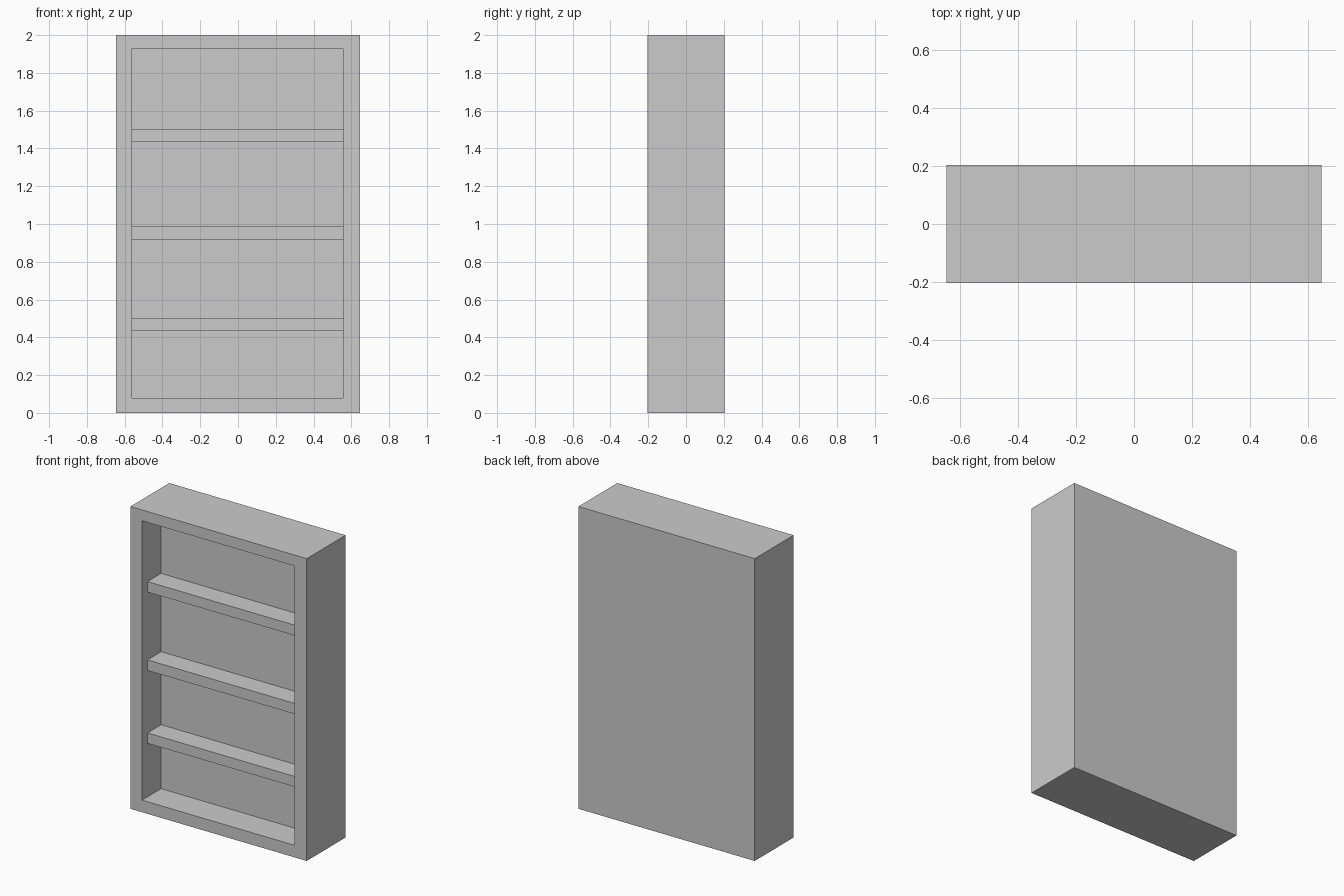
import bpy, bmesh
from mathutils import Vector

if "Cube" in bpy.data.objects:
    bpy.data.objects.remove(bpy.data.objects["Cube"])

W, D, H = 1.29, 0.406, 2.0
FRONT = -D / 2
OPEN_X = (-0.56, 0.556)
OPEN_Z = (0.08, 1.928)
BACK_Y = -0.004      # inner face of the thick back
SHELF_Y = -0.146     # front edge of the shelves


def box(bm, lo, hi):
    lo, hi = Vector(lo), Vector(hi)
    verts = bmesh.ops.create_cube(bm, size=1)["verts"]
    for v in verts:
        v.co = Vector([lo[i] if v.co[i] < 0 else hi[i] for i in range(3)])


def finish(bm, name):
    bmesh.ops.recalc_face_normals(bm, faces=bm.faces)
    mesh = bpy.data.meshes.new(name)
    bm.to_mesh(mesh)
    bm.free()
    obj = bpy.data.objects.new(name, mesh)
    bpy.context.collection.objects.link(obj)


# Case: solid block with the front inset and pushed back
bm = bmesh.new()
box(bm, (-W / 2, FRONT, 0), (W / 2, D / 2, H))
bm.normal_update()
face = min(bm.faces, key=lambda f: f.calc_center_median().y)
bmesh.ops.inset_region(bm, faces=[face], thickness=0.08)
for v in face.verts:
    v.co.x = OPEN_X[v.co.x > 0]
    v.co.z = OPEN_Z[v.co.z > H / 2]
res = bmesh.ops.extrude_discrete_faces(bm, faces=[face])
for v in res["faces"][0].verts:
    v.co.y = BACK_Y
finish(bm, "bookcase_case")

# Shelves, set back from the front and fitted slightly into the case
for i, (z0, z1) in enumerate([(0.434, 0.503), (0.916, 0.986), (1.435, 1.504)]):
    bm = bmesh.new()
    box(bm, (OPEN_X[0] - 0.002, SHELF_Y, z0), (OPEN_X[1] + 0.002, BACK_Y + 0.002, z1))
    finish(bm, f"shelf_{i + 1}")
